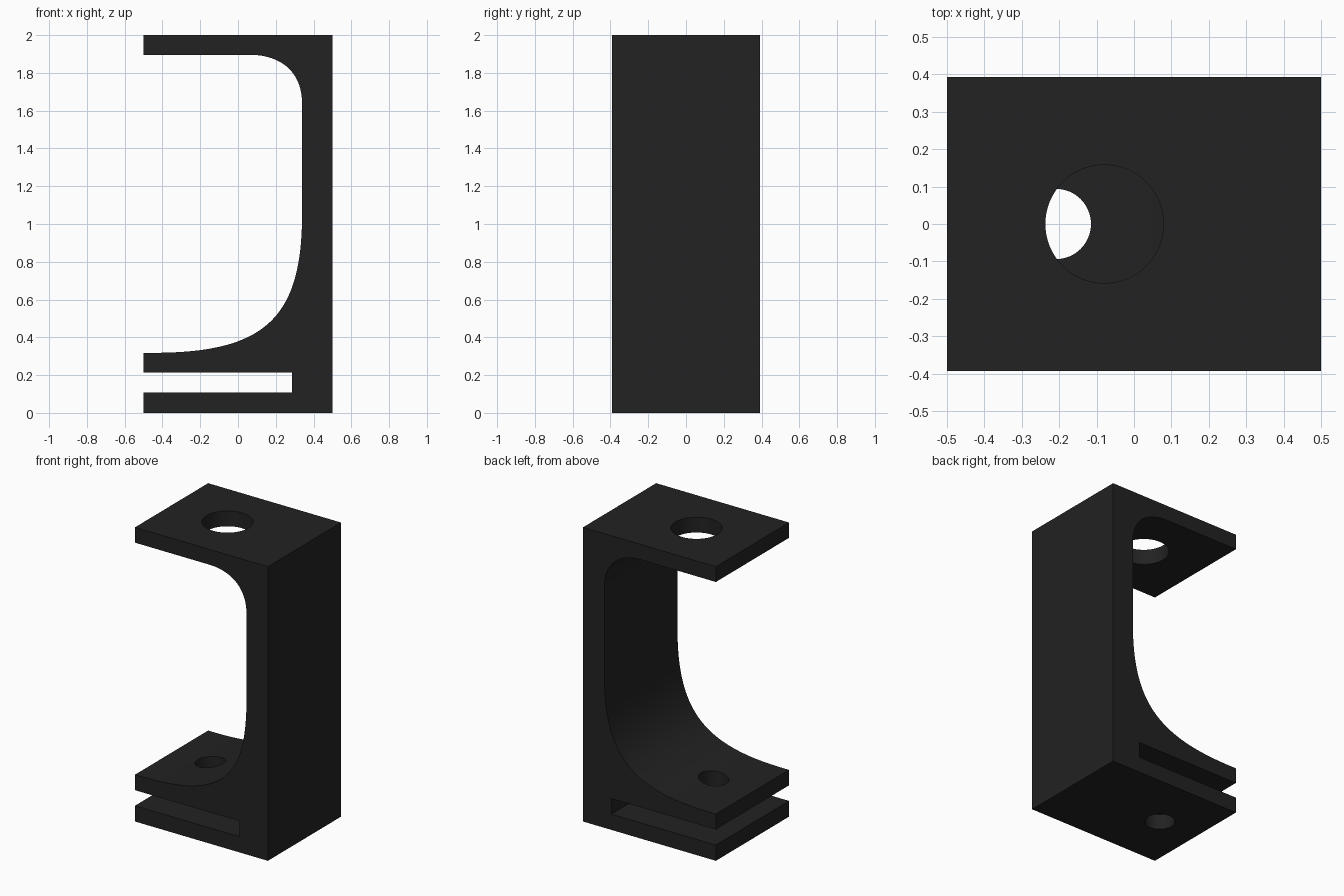
import bpy, bmesh
from mathutils import Vector
from mathutils.geometry import interpolate_bezier

if "Cube" in bpy.data.objects:
    bpy.data.objects.remove(bpy.data.objects["Cube"])

HALF_DEPTH = 0.393


def corner(start, sharp, end, pull, steps):
    """Rounded corner running from start to end, pulled towards the sharp point."""
    a, s, b = (Vector((p[0], 0, p[1])) for p in (start, sharp, end))
    pts = interpolate_bezier(a, a.lerp(s, pull), b.lerp(s, pull), b, steps)
    return [(p.x, p.z) for p in pts]


def cylinder_cutter(name, x, radius, z0, z1):
    bpy.ops.mesh.primitive_cylinder_add(vertices=64, radius=radius, depth=z1 - z0,
                                        location=(x, 0, (z0 + z1) / 2))
    ob = bpy.context.object
    ob.name = name
    ob.hide_render = True
    ob.hide_viewport = True
    return ob


# Side profile: back wall, top arm, swept lower arm and slotted base
profile = [(-0.5, 0), (0.5, 0), (0.5, 2), (-0.5, 2), (-0.5, 1.896)]
profile += corner((0.06, 1.896), (0.339, 1.896), (0.339, 1.64), 0.62, 24)
profile += corner((0.339, 1.05), (0.339, 0.318), (-0.45, 0.318), 0.75, 40)
profile += [(-0.5, 0.318), (-0.5, 0.213), (0.286, 0.213), (0.286, 0.107), (-0.5, 0.107)]

bm = bmesh.new()
face = bm.faces.new([bm.verts.new((x, -HALF_DEPTH, z)) for x, z in profile])
ext = bmesh.ops.extrude_face_region(bm, geom=[face])
bmesh.ops.translate(bm, vec=(0, 2 * HALF_DEPTH, 0),
                    verts=[v for v in ext["geom"] if isinstance(v, bmesh.types.BMVert)])
bmesh.ops.recalc_face_normals(bm, faces=bm.faces)
mesh = bpy.data.meshes.new("bracket")
bm.to_mesh(mesh)
bm.free()
bracket = bpy.data.objects.new("bracket", mesh)
bpy.context.collection.objects.link(bracket)

# Matte black colour
black = bpy.data.materials.new("matte black")
black.diffuse_color = (0.016, 0.016, 0.016, 1)
black.use_nodes = True
black.node_tree.nodes["Principled BSDF"].inputs["Base Color"].default_value = black.diffuse_color
mesh.materials.append(black)

# Wide hole through the top arm, narrow hole through the lower arm and base
for cutter in (cylinder_cutter("top_hole_cutter", -0.079, 0.158, 1.7, 2.2),
               cylinder_cutter("lower_hole_cutter", -0.209, 0.094, -0.2, 0.6)):
    cutter.data.materials.append(black)
    mod = bracket.modifiers.new(cutter.name, "BOOLEAN")
    mod.operation = "DIFFERENCE"
    mod.solver = "EXACT"
    mod.object = cutter

# Bake the holes, then smooth the curved walls
bpy.context.view_layer.update()
baked = bpy.data.meshes.new_from_object(
    bracket.evaluated_get(bpy.context.evaluated_depsgraph_get()))
bracket.modifiers.clear()
bracket.data = baked
bpy.ops.object.select_all(action="DESELECT")
bracket.select_set(True)
bpy.context.view_layer.objects.active = bracket
bpy.ops.object.shade_smooth_by_angle(angle=0.52)
for name in ("top_hole_cutter", "lower_hole_cutter"):
    bpy.data.objects.remove(bpy.data.objects[name])
